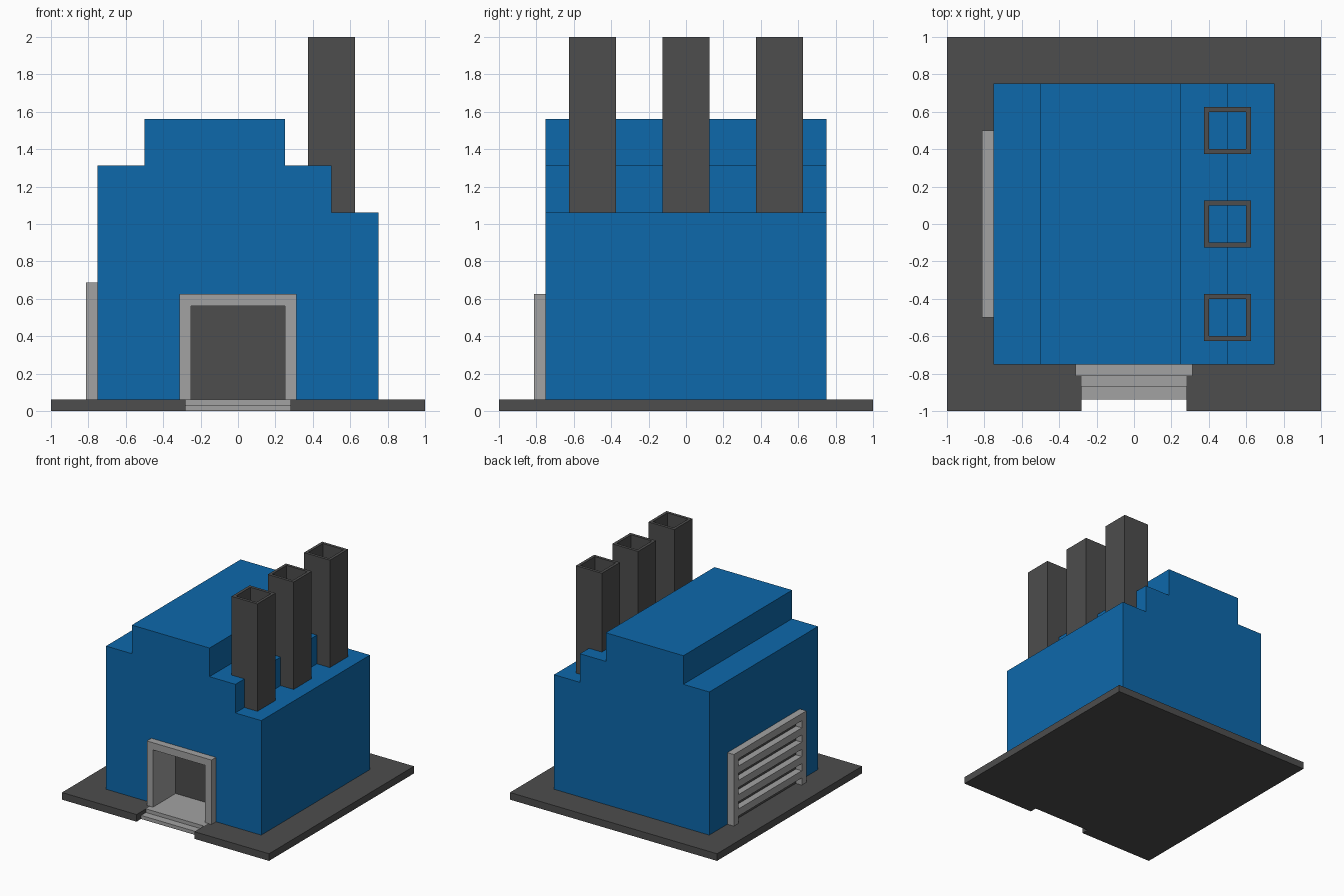
import bpy, bmesh
from mathutils import Vector

if "Cube" in bpy.data.objects:
    bpy.data.objects.remove(bpy.data.objects["Cube"])


def material(name, rgb):
    m = bpy.data.materials.new(name)
    m.diffuse_color = (*rgb, 1)
    m.use_nodes = True
    m.node_tree.nodes["Principled BSDF"].inputs["Base Color"].default_value = m.diffuse_color
    return m


BLUE = material("blue wall", (0.004, 0.14, 0.41))
DARK = material("dark grey", (0.075, 0.075, 0.075))
GREY = material("light grey", (0.36, 0.36, 0.36))


def finish(bm, name, mat):
    bmesh.ops.recalc_face_normals(bm, faces=bm.faces)
    me = bpy.data.meshes.new(name)
    bm.to_mesh(me)
    bm.free()
    ob = bpy.data.objects.new(name, me)
    bpy.context.collection.objects.link(ob)
    if mat:
        me.materials.append(mat)
    return ob


def prism(name, points, direction, mat):
    """Extrude a flat outline along a direction."""
    bm = bmesh.new()
    face = bm.faces.new([bm.verts.new(p) for p in points])
    ext = bmesh.ops.extrude_face_region(bm, geom=[face], use_keep_orig=True)
    moved = [v for v in ext["geom"] if isinstance(v, bmesh.types.BMVert)]
    bmesh.ops.translate(bm, verts=moved, vec=Vector(direction))
    return finish(bm, name, mat)


def box(name, x, y, z, mat):
    pts = [(x[0], y[0], z[0]), (x[1], y[0], z[0]), (x[1], y[1], z[0]), (x[0], y[1], z[0])]
    return prism(name, pts, (0, 0, z[1] - z[0]), mat)


def tube(name, cx, cy, outer, inner, z0, z1, mat):
    """Hollow square tube."""
    bm = bmesh.new()
    corners = [(-1, -1), (1, -1), (1, 1), (-1, 1)]
    rings = [[bm.verts.new((cx + r * a, cy + r * b, z)) for a, b in corners]
             for r, z in ((outer, z0), (outer, z1), (inner, z1), (inner, z0))]
    for k in range(4):
        r, s = rings[k], rings[(k + 1) % 4]
        for i in range(4):
            j = (i + 1) % 4
            bm.faces.new((r[i], r[j], s[j], s[i]))
    return finish(bm, name, mat)


G = 0.0625  # ground slab height, also the basic module

# Ground slab with a notch for the steps and the doorway floor
base = [(-1, -1), (-.28, -1), (-.28, -.5), (.28, -.5), (.28, -1), (1, -1), (1, 1), (-1, 1)]
prism("ground_slab", [(x, y, 0) for x, y in base], (0, 0, G), DARK)
box("step_underside", (-.28, .28), (-.9375, -.5), (0, .004), DARK)

# Steps, the upper one running on as the doorway floor
box("lower_step", (-.28, .28), (-.9375, -.87), (.004, .031), GREY)
box("upper_step_and_floor", (-.28, .28), (-.87, -.5), (.004, G), GREY)

# Stepped main building with the doorway cut out
outline = [(-.75, G), (.75, G), (.75, 1.0625), (.5, 1.0625), (.5, 1.3125), (.25, 1.3125),
           (.25, 1.5625), (-.5, 1.5625), (-.5, 1.3125), (-.75, 1.3125)]
body = prism("building", [(x, -.75, z) for x, z in outline], (0, 1.5, 0), BLUE)
cutter = box("doorway_cutter", (-.28, .28), (-.9, -.49), (0, .59), None)
cutter.hide_render = True
cutter.hide_viewport = True
cut = body.modifiers.new("doorway", "BOOLEAN")
cut.operation, cut.solver, cut.object = "DIFFERENCE", "EXACT", cutter

# Door frame: wide surround outside, lining inside the wall
for name, w, h, y0, y1 in (("door_frame", .3125, .625, -.8125, -.75),
                           ("door_lining", .28, .59, -.75, -.49)):
    arch = [(-w, G), (-w, h), (w, h), (w, G), (.2525, G), (.2525, .5625), (-.2525, .5625), (-.2525, G)]
    prism(name, [(x, y0, z) for x, z in arch], (0, y1 - y0, 0), GREY)
box("door_back", (-.2525, .2525), (-.5, -.49), (G, .5625), DARK)

# Three hollow chimneys
for i in range(3):
    tube(f"chimney_{i + 1}", .5, (i - 1) * .5, .125, .1, 1.0625, 2, DARK)

# Side vent: frame, slats and dark backing
X = (-.8125, -.75)
frame = [(-.5, G), (-.5, .6875), (.5, .6875), (.5, G), (.4375, G), (.4375, .625), (-.4375, .625), (-.4375, G)]
prism("vent_frame", [(X[0], y, z) for y, z in frame], (G, 0, 0), GREY)
for i in range(4):
    z = .125 * (i + 1)
    box(f"vent_slat_{i + 1}", X, (-.4375, .4375), (z, z + G), GREY)
box("vent_backing", (-.755, -.75), (-.4375, .4375), (G, .625), DARK)
